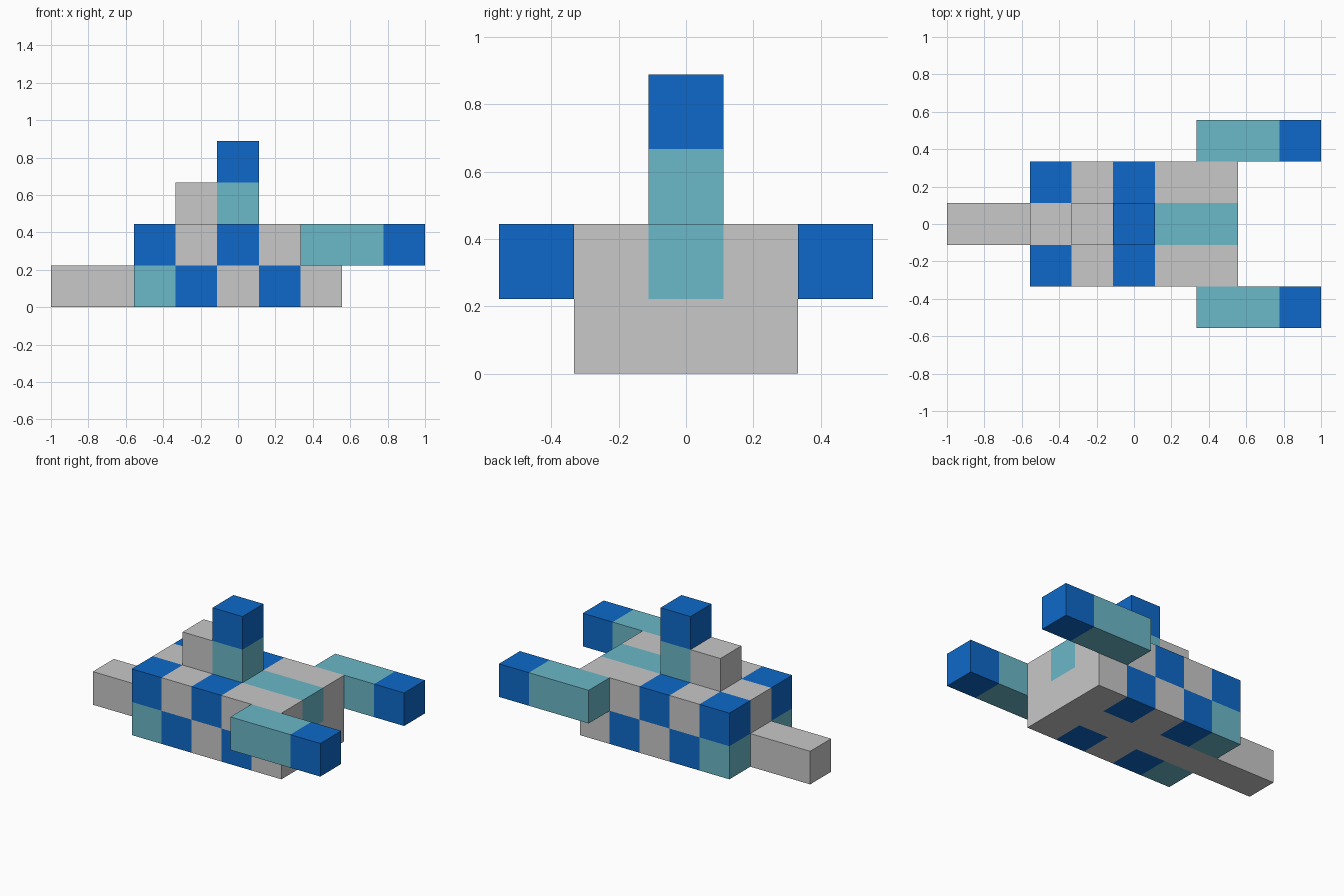
import bpy
import bmesh
from mathutils import Vector

if "Cube" in bpy.data.objects:
    bpy.data.objects.remove(bpy.data.objects["Cube"])

U = 2 / 9  # edge length of one block; the model is 9 x 5 x 4 blocks


def material(name, rgb):
    mat = bpy.data.materials.new(name)
    lin = [((c / 255 + 0.055) / 1.055) ** 2.4 if c > 10 else c / 255 / 12.92 for c in rgb]
    mat.diffuse_color = (*lin, 1)
    mat.use_nodes = True
    mat.node_tree.nodes["Principled BSDF"].inputs["Base Color"].default_value = mat.diffuse_color
    return mat


MATS = [material("light grey", (200, 200, 200)),
        material("bright blue", (13, 105, 202)),
        material("pale teal", (107, 184, 200))]
GREY, BLUE, TEAL = 0, 1, 2
parts = {}


def block(part, x, y, z, colour):
    """Block centred on x, y (in block units) with its base at level z."""
    parts.setdefault(part, {})[(x, y, z)] = colour


# Body: two layers with a checkered flank and a teal stripe down the nose
for x in range(-2, 3):
    for y in (-1, 0, 1):
        side = y != 0
        lower = BLUE if side and x in (-1, 1) else TEAL if side and x == -2 else GREY
        upper = BLUE if side and x in (-2, 0) else TEAL if not side and x > 0 else GREY
        block("body", x, y, 0, lower)
        block("body", x, y, 1, upper)

# Tail
for x in (-4, -3):
    block("tail", x, 0, 0, GREY)

# Tower with a step behind it
block("tower", 0, 0, 2, TEAL)
block("tower", 0, 0, 3, BLUE)
block("tower_step", -1, 0, 2, GREY)

# Arms, mirrored on both sides, with blue tips
for name, y in (("front_arm", -2), ("back_arm", 2)):
    for x in (2, 3, 4):
        block(name, x, y, 1, BLUE if x == 4 else TEAL)

solid = {cell for cells in parts.values() for cell in cells}

# Build each part, leaving out faces hidden between touching blocks
for name, cells in parts.items():
    bm = bmesh.new()
    for cell, colour in cells.items():
        centre = Vector(cell) + Vector((0, 0, 0.5))
        for axis in range(3):
            for sign in (-1, 1):
                n = Vector((0, 0, 0))
                n[axis] = sign
                if tuple(int(a + b) for a, b in zip(cell, n)) in solid:
                    continue
                a = Vector((0, 0, 0))
                a[(axis + 1) % 3] = 0.5
                b = n.cross(a)
                corners = (-a - b, a - b, a + b, b - a)
                face = bm.faces.new([bm.verts.new((centre + n / 2 + c) * U) for c in corners])
                face.material_index = colour
    bmesh.ops.remove_doubles(bm, verts=bm.verts, dist=0.001)
    mesh = bpy.data.meshes.new(name)
    bm.to_mesh(mesh)
    bm.free()
    for mat in MATS:
        mesh.materials.append(mat)
    bpy.context.collection.objects.link(bpy.data.objects.new(name, mesh))
